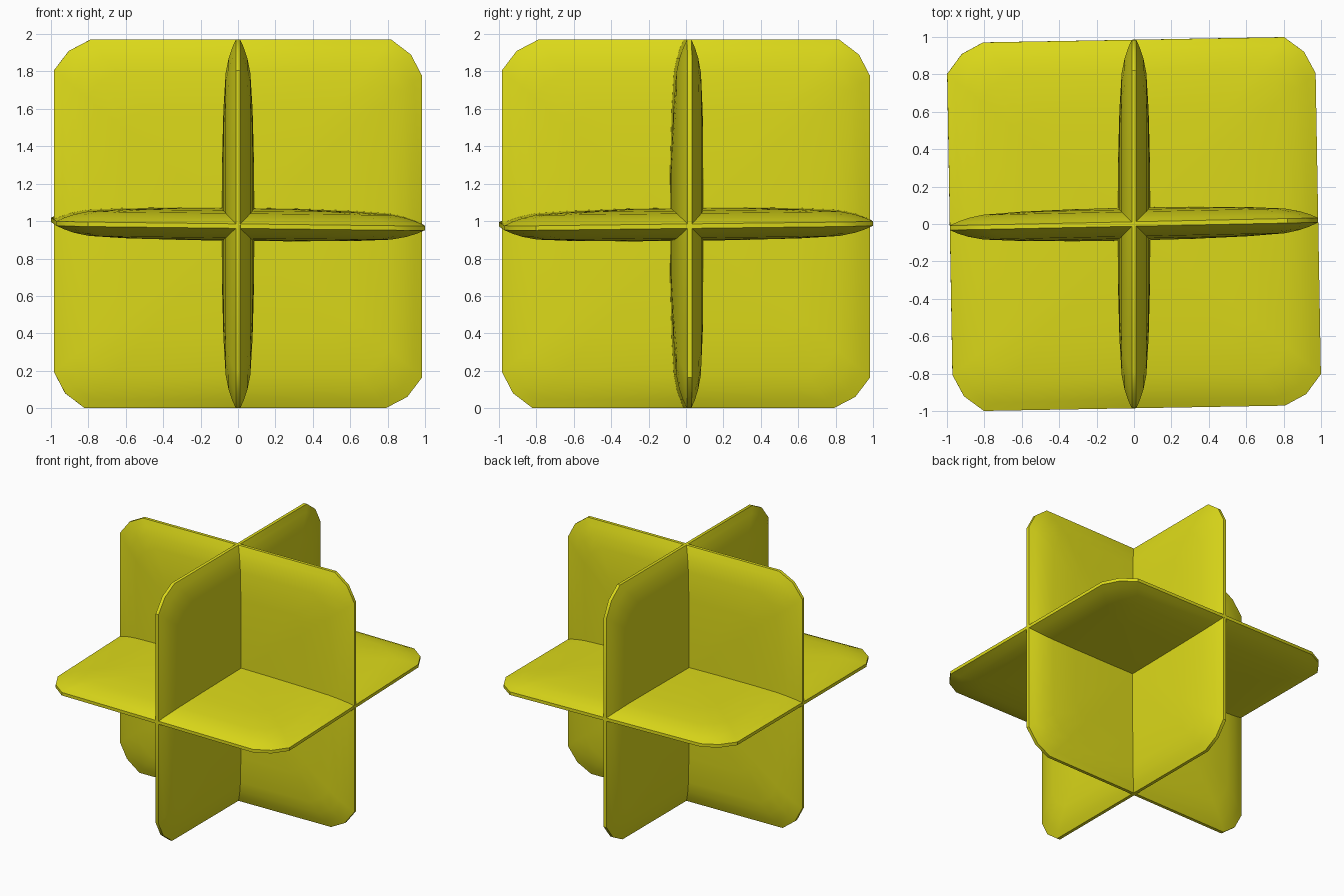
import bpy, bmesh
from math import radians
from mathutils import Matrix

if "Cube" in bpy.data.objects:
    bpy.data.objects.remove(bpy.data.objects["Cube"])

MID_Z = 0.985
yellow = bpy.data.materials.new("yellow")
yellow.diffuse_color = (0.72, 0.70, 0.01, 1)
yellow.use_nodes = True
yellow.node_tree.nodes["Principled BSDF"].inputs["Base Color"].default_value = yellow.diffuse_color

# One quadrant's clipped corner, then turned four times to give the outline
corner = [(0.985, 0.0), (0.985, 0.79), (0.925, 0.905), (0.82, 0.985)]
outline = []
for k in range(4):
    for x, y in corner:
        for _ in range(k):
            x, y = -y, x
        outline.append((x, y))

# Pillow section: (scale of outline, half thickness) from rim to middle
section = [(1.0, 0.012), (0.955, 0.032), (0.90, 0.050), (0.82, 0.066),
           (0.62, 0.078), (0.32, 0.086)]


def pillow_plate(name, rotation):
    """Thin square cushion, thick in the middle and tapering to its rim."""
    bm = bmesh.new()
    levels = [(s, -t) for s, t in reversed(section)] + section
    rings = [[bm.verts.new((x * s, y * s, z)) for x, y in outline]
             for s, z in levels]
    n = len(outline)
    for a, b in zip(rings, rings[1:]):
        for i in range(n):
            j = (i + 1) % n
            bm.faces.new((a[i], a[j], b[j], b[i]))
    for ring, z in ((rings[0], -0.088), (rings[-1], 0.088)):
        centre = bm.verts.new((0, 0, z))
        for i in range(n):
            bm.faces.new((ring[i], ring[(i + 1) % n], centre))
    bmesh.ops.recalc_face_normals(bm, faces=bm.faces)
    mesh = bpy.data.meshes.new(name)
    bm.transform(rotation)
    bm.to_mesh(mesh)
    bm.free()
    mesh.materials.append(yellow)
    obj = bpy.data.objects.new(name, mesh)
    obj.location.z = MID_Z
    bpy.context.collection.objects.link(obj)
    bpy.ops.object.select_all(action='DESELECT')
    obj.select_set(True)
    bpy.context.view_layer.objects.active = obj
    bpy.ops.object.shade_smooth_by_angle(angle=radians(30))


def turn(degrees, axis):
    return Matrix.Rotation(radians(degrees), 4, axis)


# Three crossing plates, each very slightly out of true
pillow_plate("level_plate", turn(1, 'Z') @ turn(0.7, 'X') @ turn(0.7, 'Y'))
pillow_plate("front_plate", turn(1.2, 'Z') @ turn(90, 'X'))
pillow_plate("side_plate", turn(90, 'Y'))
